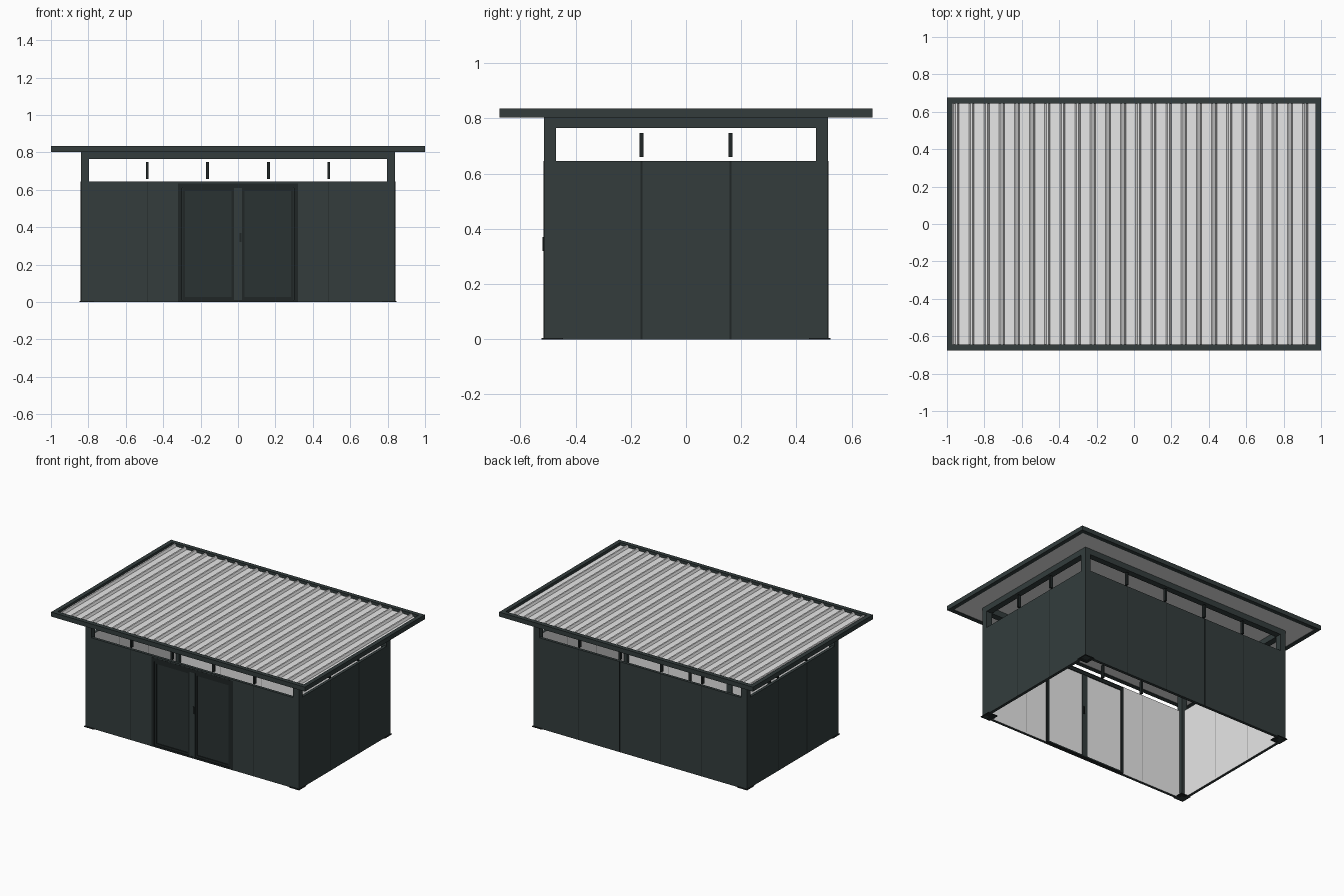
import bpy
import bmesh
from mathutils import Vector

cube = bpy.data.objects.get("Cube")
if cube:
    bpy.data.objects.remove(cube, do_unlink=True)


def material(name, r, g, b):
    m = bpy.data.materials.new(name)
    m.use_nodes = True
    m.diffuse_color = (r, g, b, 1)
    bsdf = next(n for n in m.node_tree.nodes if n.type == 'BSDF_PRINCIPLED')
    bsdf.inputs["Base Color"].default_value = (r, g, b, 1)
    return m


ANTHRACITE = material("anthracite", 0.033, 0.046, 0.046)
DOOR = material("door anthracite", 0.023, 0.032, 0.032)
TRIM = material("black trim", 0.014, 0.019, 0.019)
WHITE = material("white lining", 0.8, 0.8, 0.8)
GREY = material("grey seam", 0.35, 0.35, 0.35)


def finish(name, bm, mats):
    mesh = bpy.data.meshes.new(name)
    bm.to_mesh(mesh)
    bm.free()
    for m in mats:
        mesh.materials.append(m)
    ob = bpy.data.objects.new(name, mesh)
    bpy.context.collection.objects.link(ob)
    return ob


def box(name, x, y, z, mat, lining=None):
    """Box from three (low, high) ranges; faces along 'lining' turn white."""
    bm = bmesh.new()
    bmesh.ops.create_cube(bm, size=1)
    for v in bm.verts:
        v.co = Vector([(lo + hi) / 2 + c * (hi - lo)
                       for c, (lo, hi) in zip(v.co, (x, y, z))])
    bm.normal_update()
    if lining:
        for f in bm.faces:
            f.material_index = int(f.normal.dot(Vector(lining)) > 0.9)
    return finish(name, bm, [mat, WHITE])


def span(a, b):
    return (min(a, b), max(a, b))


def around(c, half):
    return (c - half, c + half)


W, D = 0.84, 0.515             # outer half width and half depth
IW, ID = 0.796, 0.471          # inside of the corner posts
SILL, HEAD, EAVE = 0.645, 0.765, 0.806
THICK = 0.02
DOOR_W, DOOR_H = 0.322, 0.635

# Corner posts with base plates
for sx in (-1, 1):
    for sy in (-1, 1):
        box("corner_post", span(sx * IW, sx * W), span(sy * ID, sy * D), (0, EAVE), ANTHRACITE)
        box("base_plate", span(sx * 0.77, sx * 0.847), span(sy * 0.445, sy * 0.523),
            (0, 0.005), TRIM)

# Long walls: top beam, mullions, seams
for s, side in ((-1, "front"), (1, "back")):
    outer, inner = s * D, s * (D - THICK)
    box(side + "_top_beam", (-IW, IW), span(s * ID, outer), (HEAD, EAVE), ANTHRACITE)
    for x in (-0.485, -0.163, 0.163, 0.485):
        box(side + "_mullion", around(x, 0.007), span(outer, inner), (0.658, 0.749), TRIM)
        if side == "back" or abs(x) > DOOR_W:
            box(side + "_seam", around(x, 0.002), span(outer, outer + s * 0.001),
                (0, SILL), TRIM)
            box(side + "_inner_seam", around(x, 0.002), span(inner, inner - s * 0.001),
                (0.01, SILL), GREY)

# Long wall panels, dark outside and white inside
box("back_wall", (-IW, IW), (D - THICK, D), (0, SILL), ANTHRACITE, (0, -1, 0))
for s in (-1, 1):
    box("front_wall", span(s * DOOR_W, s * IW), (-D, -D + THICK), (0, SILL),
        ANTHRACITE, (0, 1, 0))
box("door_header", (-DOOR_W, DOOR_W), (-D, -D + THICK), (DOOR_H, SILL), ANTHRACITE)

# End walls
for s, side in ((-1, "right"), (1, "left")):
    outer, inner = s * W, s * (W - THICK)
    box(side + "_wall", span(outer, inner), (-ID, ID), (0, SILL), ANTHRACITE, (-s, 0, 0))
    box(side + "_top_beam", span(s * IW, outer), (-ID, ID), (HEAD, EAVE), ANTHRACITE)
    for y in (-0.161, 0.161):
        box(side + "_mullion", span(outer, inner), around(y, 0.007), (0.66, 0.748), TRIM)
        box(side + "_seam", span(outer, outer + s * 0.001), around(y, 0.003), (0, SILL), TRIM)
        box(side + "_inner_seam", span(inner, inner - s * 0.001), around(y, 0.002),
            (0.01, SILL), GREY)

# Double door: frame, two lined leaves and a centre stile
FRAME = (-D - 0.001, -D + 0.028)
box("door_frame_top", (-DOOR_W, DOOR_W), FRAME, (0.61, DOOR_H), TRIM)
box("door_threshold", (-DOOR_W, DOOR_W), FRAME, (0, 0.012), TRIM)
for s in (-1, 1):
    box("door_frame_side", span(s * 0.3, s * DOOR_W), FRAME, (0.012, 0.61), TRIM)
    box("door_leaf", span(s * 0.01, s * 0.3), (-D + 0.008, -D + 0.022), (0.012, 0.61),
        DOOR, (0, 1, 0))
    for x in (0.029, 0.291):
        box("leaf_stile", around(s * x, 0.007), (-D + 0.003, -D + 0.01), (0.012, 0.61), TRIM)
    for z in (0.02, 0.602):
        box("leaf_rail", span(s * 0.036, s * 0.284), (-D + 0.003, -D + 0.01),
            around(z, 0.008), TRIM)
box("door_centre_stile", (-0.022, 0.022), (-D, -D + 0.026), (0.012, 0.61), ANTHRACITE)
box("door_handle", (0.008, 0.018), (-D - 0.005, -D), (0.32, 0.37), TRIM)
box("inner_door_handle", (0.008, 0.018), (-D + 0.026, -D + 0.036), (0.32, 0.37), TRIM)

# Roof: fascia, ceiling and ribbed sheet
RX, RY, EDGE = 1.0, 0.675, 0.03
ROOF_Z = (0.803, 0.835)
for s in (-1, 1):
    box("fascia_long", (-RX, RX), span(s * (RY - EDGE), s * RY), ROOF_Z, ANTHRACITE)
    box("fascia_end", span(s * (RX - EDGE), s * RX), (-RY + EDGE, RY - EDGE),
        ROOF_Z, ANTHRACITE)
box("ceiling", (-RX + EDGE, RX - EDGE), (-RY + EDGE, RY - EDGE), (EAVE, 0.811), WHITE)

PAN, CREST = 0.815, 0.831
profile = [(-RX + EDGE, PAN)]
for i in range(24):
    c = -0.95 + i * 0.0811
    profile += [(c - 0.014, PAN), (c - 0.005, CREST), (c + 0.005, CREST), (c + 0.014, PAN)]
profile.append((RX - EDGE, PAN))
bm = bmesh.new()
rows = [[bm.verts.new((x, y, z)) for x, z in profile] for y in (-RY + EDGE, RY - EDGE)]
for i in range(len(profile) - 1):
    bm.faces.new((rows[0][i], rows[0][i + 1], rows[1][i + 1], rows[1][i]))
finish("roof_sheet", bm, [WHITE])
